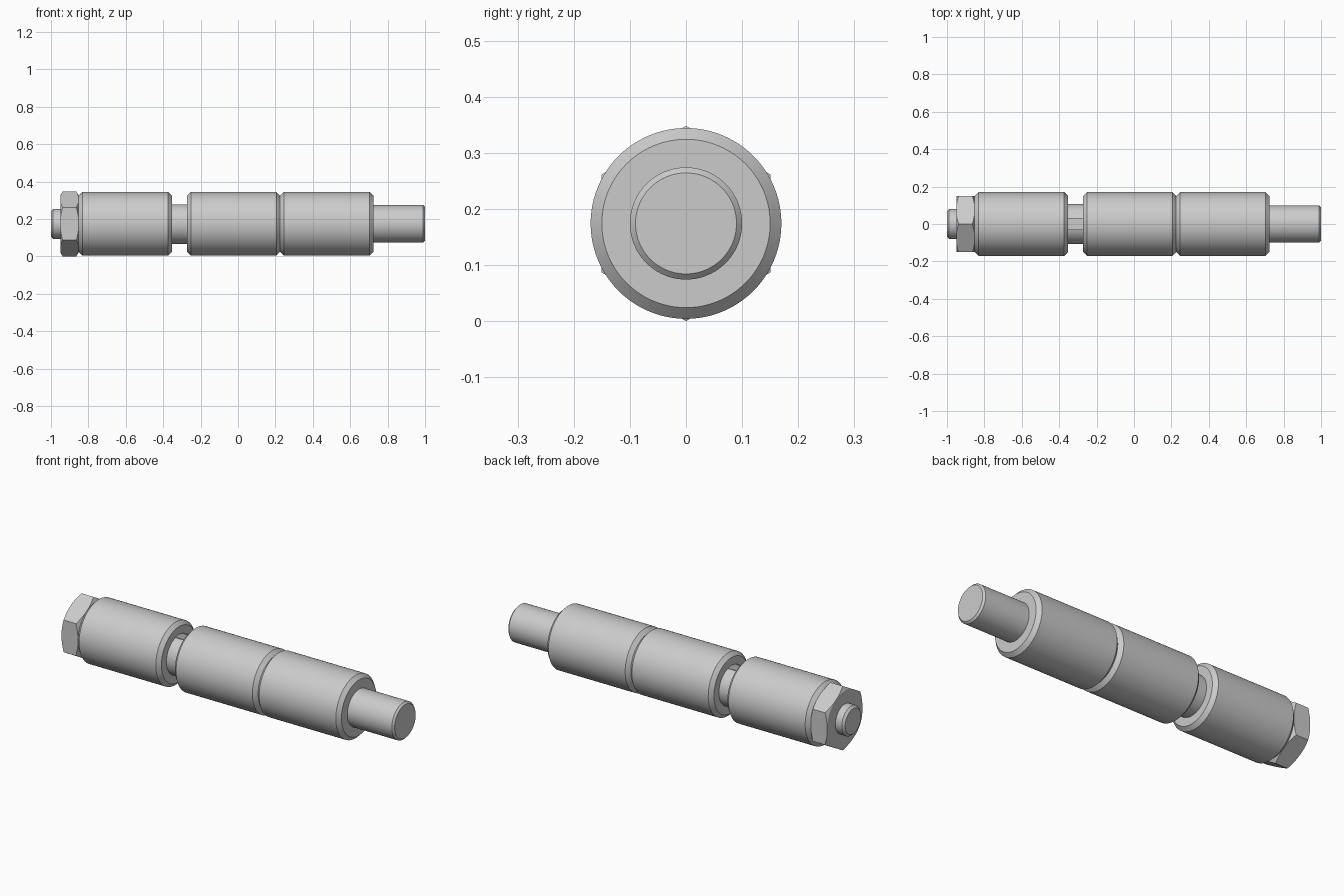
import bpy, bmesh, math
from mathutils import Matrix

if "Cube" in bpy.data.objects:
    bpy.data.objects.remove(bpy.data.objects["Cube"])

R_NUT = 0.174   # also the height of the axis
ZC = R_NUT


def finish(name, bm):
    bmesh.ops.recalc_face_normals(bm, faces=bm.faces)
    me = bpy.data.meshes.new(name)
    bm.to_mesh(me)
    bm.free()
    ob = bpy.data.objects.new(name, me)
    bpy.context.collection.objects.link(ob)
    return ob


def lathe(name, profile, n=96, closed=False):
    """Revolve (x, radius) points around the long axis."""
    bm = bmesh.new()
    rings = [[bm.verts.new((x, r * math.sin(2 * math.pi * i / n),
                            ZC + r * math.cos(2 * math.pi * i / n)))
              for i in range(n)] for x, r in profile]
    pairs = list(zip(rings, rings[1:]))
    if closed:
        pairs.append((rings[-1], rings[0]))
    for a, b in pairs:
        for i in range(n):
            j = (i + 1) % n
            bm.faces.new((a[i], a[j], b[j], b[i]))
    if not closed:
        bm.faces.new(rings[0])
        bm.faces.new(rings[-1])
    return finish(name, bm)


def boolean(ob, tool, op):
    m = ob.modifiers.new(op.title(), 'BOOLEAN')
    m.operation, m.object, m.solver = op, tool, 'EXACT'
    bpy.context.view_layer.objects.active = ob
    bpy.ops.object.modifier_apply(modifier=m.name)
    bpy.data.objects.remove(tool)


def smooth(ob):
    bpy.ops.object.select_all(action='DESELECT')
    ob.select_set(True)
    bpy.context.view_layer.objects.active = ob
    bpy.ops.object.shade_smooth_by_angle(angle=math.radians(20))


# Stepped shaft: threaded end, keyed middle, plain end
shaft = lathe("shaft", [(-1, 0.068), (-0.988, 0.08), (-0.8, 0.08), (-0.8, 0.107),
                        (-0.1, 0.107), (-0.1, 0.1), (0.99, 0.1), (1, 0.09)])

# Keyway along the top of the shaft
bm = bmesh.new()
bmesh.ops.create_cube(bm, size=1, matrix=Matrix.Translation((-0.31, 0, ZC + 0.12))
                      @ Matrix.Diagonal((0.3, 0.06, 0.1, 1)))
key_cutter = finish("keyway_cutter", bm)
key_cutter.hide_render = True
boolean(shaft, key_cutter, 'DIFFERENCE')
smooth(shaft)

# Three chamfered sleeves
for name, x0, x1, bore in (("end_sleeve", -0.852, -0.353, 0.107),
                           ("middle_sleeve", -0.272, 0.225, 0.107),
                           ("front_sleeve", 0.225, 0.724, 0.1)):
    smooth(lathe(name, [(x0, bore), (x0, 0.15), (x0 + 0.02, 0.17), (x1 - 0.02, 0.17),
                        (x1, 0.15), (x1, bore)], closed=True))

# Hex nut with corners rounded off by a chamfered disc
nut = lathe("hex_nut", [(-0.95, R_NUT), (-0.852, R_NUT)], n=6)
disc = lathe("nut_chamfer_cutter", [(-0.951, 0.15), (-0.937, 0.175),
                                    (-0.865, 0.175), (-0.851, 0.15)])
disc.hide_render = True
boolean(nut, disc, 'INTERSECT')
smooth(nut)
